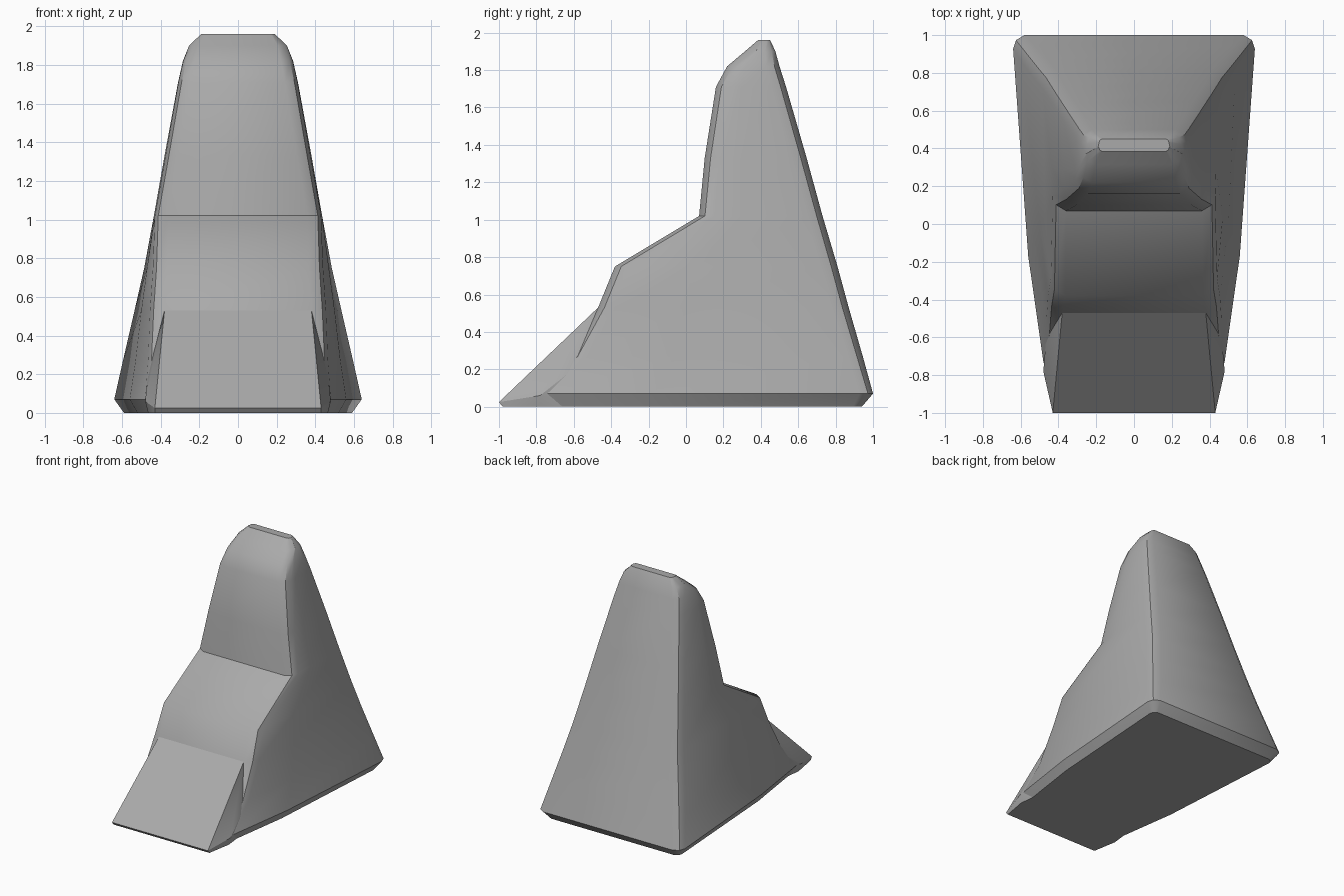
import bpy, bmesh

if "Cube" in bpy.data.objects:
    bpy.data.objects.remove(bpy.data.objects["Cube"])

grey = bpy.data.materials.new("plain grey")
grey.diffuse_color = (0.4, 0.4, 0.4, 1)
grey.use_nodes = True
grey.node_tree.nodes["Principled BSDF"].inputs["Base Color"].default_value = grey.diffuse_color


def finish(name, bm, angle):
    bmesh.ops.recalc_face_normals(bm, faces=bm.faces)
    me = bpy.data.meshes.new(name)
    bm.to_mesh(me)
    bm.free()
    me.materials.append(grey)
    ob = bpy.data.objects.new(name, me)
    bpy.context.collection.objects.link(ob)
    bpy.ops.object.select_all(action='DESELECT')
    ob.select_set(True)
    bpy.context.view_layer.objects.active = ob
    bpy.ops.object.shade_smooth_by_angle(angle=angle)
    return ob


# Main body: chamfered sections stacked by height
# z, front y, back y, half-width at front / middle / back, chamfer
SECTIONS = [
    (0.00, -0.79, 0.94, 0.44, 0.52, 0.59, 0.04),
    (0.07, -0.80, 1.00, 0.48, 0.56, 0.64, 0.06),
    (0.27, -0.61, 0.945, 0.465, 0.53, 0.595, 0.07),
    (0.53, -0.47, 0.87, 0.455, 0.50, 0.535, 0.075),
    (0.75, -0.38, 0.81, 0.44, 0.47, 0.485, 0.075),
    (1.02, 0.07, 0.73, 0.43, 0.435, 0.435, 0.07),
    (1.33, 0.10, 0.645, 0.375, 0.38, 0.38, 0.07),
    (1.71, 0.16, 0.535, 0.308, 0.31, 0.308, 0.065),
    (1.82, 0.22, 0.50, 0.283, 0.285, 0.283, 0.06),
    (1.90, 0.315, 0.478, 0.25, 0.253, 0.25, 0.045),
    (1.96, 0.385, 0.45, 0.185, 0.19, 0.185, 0.015),
]
bm = bmesh.new()
rings = []
for z, f, b, wf, wm, wb, c in SECTIONS:
    m = f + (b - f) * 0.35
    half = [(wf - c, f), (wf - c * 0.25, f + c * 0.45), (wf, f + c * 1.2),
            (wm, m), (wb, b - c * 1.2), (wb - c * 0.25, b - c * 0.45), (wb - c, b)]
    loop = half + [(-x, y) for x, y in reversed(half)]
    rings.append([bm.verts.new((x, y, z)) for x, y in loop])
for lo, hi in zip(rings, rings[1:]):
    n = len(lo)
    for i in range(n):
        j = (i + 1) % n
        bm.faces.new((lo[i], lo[j], hi[j], hi[i]))
bm.faces.new(rings[0])
bm.faces.new(rings[-1])
finish("body", bm, 0.6)

# Front ramp: sloping toe with flared flanks running into the body
bm = bmesh.new()
for x, y, z in [(0.38, -0.47, 0.53), (0.43, -1.0, 0.025), (0.43, -0.98, 0),
                (0.48, -0.78, 0.06), (0.465, -0.78, 0), (0.46, -0.54, 0.25),
                (0.35, -0.2, 0.5), (0.4, -0.2, 0)]:
    for s in (1, -1):
        bm.verts.new((s * x, y, z))
bmesh.ops.convex_hull(bm, input=bm.verts)
finish("front_ramp", bm, 0.4)
